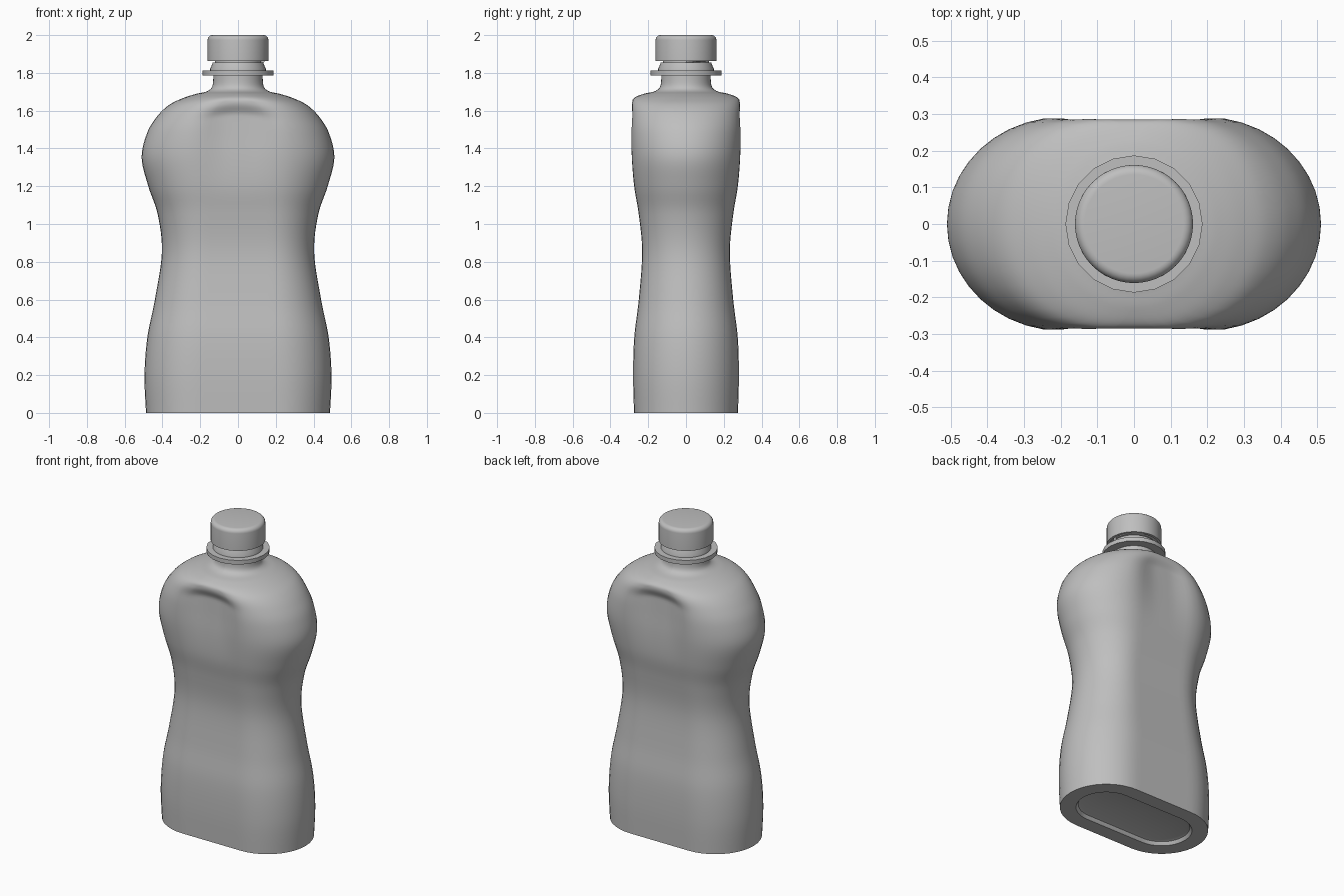
import bpy, bmesh, math

cube = bpy.data.objects.get("Cube")
if cube:
    bpy.data.objects.remove(cube)

GREY = (0.52, 0.52, 0.52, 1)
plastic = bpy.data.materials.new("grey plastic")
plastic.use_nodes = True
plastic.diffuse_color = GREY
plastic.node_tree.nodes["Principled BSDF"].inputs["Base Color"].default_value = GREY


def loft(name, rings, closed=False):
    """Skin rings of points; cap the ends, or join last ring to first."""
    bm = bmesh.new()
    loops = [[bm.verts.new(p) for p in ring] for ring in rings]
    pairs = list(zip(loops, loops[1:]))
    if closed:
        pairs.append((loops[-1], loops[0]))
    else:
        bm.faces.new(loops[0])
        bm.faces.new(loops[-1])
    for low, high in pairs:
        n = len(low)
        for i in range(n):
            j = (i + 1) % n
            bm.faces.new((low[i], low[j], high[j], high[i]))
    bmesh.ops.recalc_face_normals(bm, faces=bm.faces)
    mesh = bpy.data.meshes.new(name)
    bm.to_mesh(mesh)
    bm.free()
    mesh.materials.append(plastic)
    obj = bpy.data.objects.new(name, mesh)
    bpy.context.collection.objects.link(obj)
    bpy.ops.object.select_all(action='DESELECT')
    obj.select_set(True)
    bpy.context.view_layer.objects.active = obj
    bpy.ops.object.shade_smooth_by_angle(angle=math.radians(40))
    return obj


def lathe(name, profile, sides, closed=False):
    turn = [2 * math.pi * i / sides for i in range(sides)]
    return loft(name, [[(r * math.cos(t), r * math.sin(t), z) for t in turn]
                       for r, z in profile], closed)


def smooth(t):
    t = max(0, min(1, t))
    return t * t * (3 - 2 * t)


def catmull(p0, p1, p2, p3, t):
    return [b + 0.5 * t * (c - a + t * (2 * a - 5 * b + 4 * c - d
            + t * (3 * (b - c) + d - a))) for a, b, c, d in zip(p0, p1, p2, p3)]


def dent(x, z):
    """Depth of the shallow panel pressed under the shoulder, front and back."""
    top = 1.645 - 0.9 * x * x
    rise = smooth((top - z) / 0.07) * smooth((z - 1.1) / 0.45)
    return 0.026 * rise * smooth((0.25 - abs(x)) / 0.2)


def stadium(z, a, b, f, arc=20, flat=12):
    """Oval section: half width a, half depth b, flat half length f."""
    pts = []
    for side in (1, -1):
        for i in range(arc):
            t = -math.pi / 2 + math.pi * i / arc
            pts.append((side * (f + (a - f) * math.cos(t)), side * b * math.sin(t)))
        for i in range(flat):
            pts.append((side * f * (1 - 2 * i / flat), side * b))
    return [(x, y - math.copysign(dent(x, z), y) if abs(y) > 0.15 else y, z)
            for x, y in pts]


# Body: height, half width, half depth, flat half length
stations = [
    (0, .487, .275, .21), (.2, .495, .28, .21), (.4, .48, .274, .2),
    (.6, .44, .25, .19), (.85, .403, .232, .18), (1.05, .425, .25, .18),
    (1.2, .475, .275, .19), (1.35, .51, .289, .2), (1.48, .482, .292, .19),
    (1.57, .428, .29, .16), (1.63, .365, .286, .12), (1.665, .295, .277, .05),
    (1.688, .225, .228, .01), (1.703, .163, .165, 0), (1.73, .136, .136, 0),
    (1.79, .13, .13, 0)]
padded = [stations[0]] + stations + [stations[-1]]
rings = []
for k in range(len(stations) - 1):
    for s in range(6):
        rings.append(stadium(*catmull(*padded[k:k + 4], s / 6)))
rings.append(stadium(*stations[-1]))
# Recessed base panel
base = [stadium(z, .487 - d, .275 - d, .21) for z, d in
        ((.025, .125), (.02, .108), (.006, .1), (0, .095))]
loft("bottle_body", base + rings)

# Neck with its collar and the tapered seal ring
lathe("neck_collar", [(.12, 1.785), (.187, 1.785), (.187, 1.812), (.12, 1.812)], 20, True)
lathe("seal_ring", [(.148, 1.81), (.147, 1.822), (.133, 1.856), (.12, 1.856)], 40)
lathe("neck_finish", [(.122, 1.78), (.122, 1.95)], 40)

# Thread that peeks out just below the cap
thread = []
for i in range(49):
    t = math.tau * i / 48
    z = 1.853 + 0.05 * i / 48
    thread.append([(r * math.cos(t), r * math.sin(t), z + h) for r, h in
                   ((.118, 0), (.141, .004), (.141, .01), (.118, .014))])
loft("neck_thread", thread)

# Hollow screw cap with rounded top edge
fillet = [(.135 + .026 * math.cos(t), 1.974 + .026 * math.sin(t))
          for t in (math.pi / 2 * i / 6 for i in range(7))]
lathe("screw_cap", [(.145, 1.97), (.145, 1.862), (.161, 1.862)] + fillet, 48)
